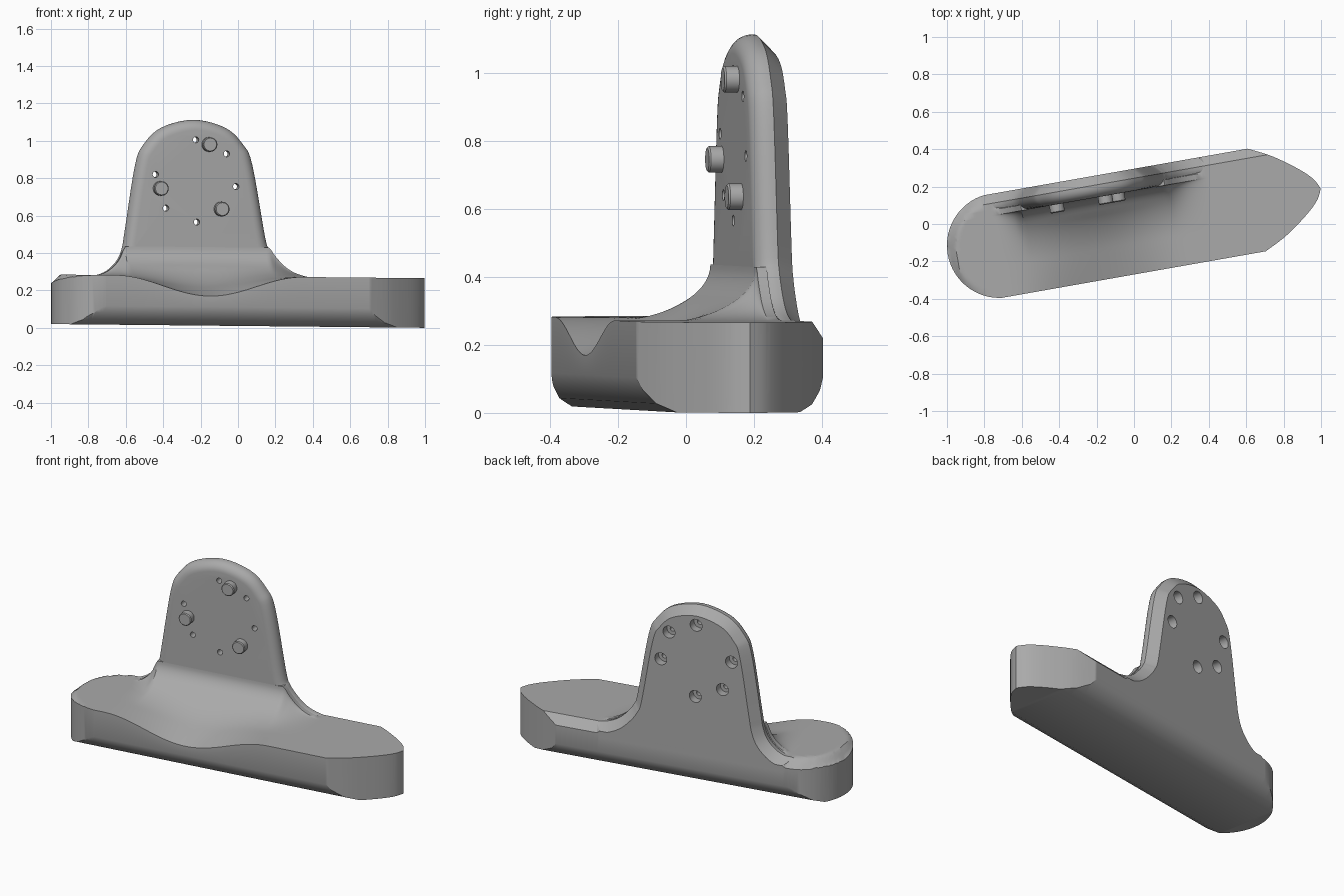
import bpy, bmesh
from math import sin, cos, pi, radians, hypot
from mathutils import Vector, Matrix

old = bpy.data.objects.get("Cube")
if old:
    bpy.data.objects.remove(old, do_unlink=True)

grey = bpy.data.materials.new("plain grey")
grey.use_nodes = True
GREY = (0.4, 0.4, 0.4, 1)
grey.diffuse_color = GREY
grey.node_tree.nodes["Principled BSDF"].inputs["Base Color"].default_value = GREY

FRONT, BACK, FACE = -0.266, 0.291, 0.175   # depth of base front, back and upright face
MID = (FRONT + BACK) / 2
FLAT, CHAMFER = 0.265, 0.05
END_U, END_R = -0.728, 0.281               # round end of the base


def loft(name, rings):
    """Closed solid through equal-length rings of points."""
    bm = bmesh.new()
    rows = [[bm.verts.new(p) for p in ring] for ring in rings]
    for a, b in zip(rows, rows[1:]):
        for i in range(len(a)):
            j = (i + 1) % len(a)
            bm.faces.new((a[i], a[j], b[j], b[i]))
    bm.faces.new(rows[0][::-1])
    bm.faces.new(rows[-1])
    bmesh.ops.recalc_face_normals(bm, faces=bm.faces)
    mesh = bpy.data.meshes.new(name)
    bm.to_mesh(mesh)
    bm.free()
    ob = bpy.data.objects.new(name, mesh)
    bpy.context.collection.objects.link(ob)
    mesh.materials.append(grey)
    return ob


def combine(ob, other, operation):
    mod = ob.modifiers.new(operation, 'BOOLEAN')
    mod.operation, mod.object, mod.solver = operation, other, 'EXACT'
    bpy.context.view_layer.objects.active = ob
    bpy.ops.object.modifier_apply(modifier=mod.name)
    bpy.data.objects.remove(other, do_unlink=True)


def lathe(name, x, z, profile, sides=32):
    """Turned part along the depth axis; profile holds (radius, depth)."""
    u, h = (x + 0.03) / 0.985, z - 0.01 + 0.01 * x
    return loft(name, [[(u + r * cos(2 * pi * i / sides), v, h + r * sin(2 * pi * i / sides))
                        for i in range(sides)] for r, v in profile])


def spline(points, steps=5):
    """Catmull-Rom curve through the points."""
    ps = [Vector(p) for p in points]
    ps = [ps[0]] + ps + [ps[-1]]
    out = []
    for a, b, c, d in zip(ps, ps[1:], ps[2:], ps[3:]):
        for i in range(steps):
            t = i / steps
            out.append(0.5 * (2 * b + (c - a) * t + (2 * a - 5 * b + 4 * c - d) * t * t
                              + (3 * b - a - 3 * c + d) * t ** 3))
    return out + [ps[-1]]


# Silhouette of the upright with its flared feet
outline = [(-0.8, 0.276), (-0.74, 0.287), (-0.69, 0.315), (-0.645, 0.365), (-0.62, 0.43),
           (-0.605, 0.52), (-0.55, 0.87), (-0.505, 0.98), (-0.41, 1.07), (-0.24, 1.112),
           (-0.07, 1.07), (0.025, 0.98), (0.075, 0.87), (0.142, 0.49), (0.165, 0.42),
           (0.2, 0.37), (0.25, 0.32), (0.31, 0.287), (0.39, 0.266)]
sil = spline([((x + 0.041) / 0.985, z - 0.01 + 0.01 * x) for x, z in outline])


def flare(u):
    """Height of the silhouette above the base top, capped for the front fillet."""
    for a, b in zip(sil, sil[1:]):
        if a.x <= u < b.x:
            z = a.y + (b.y - a.y) * (u - a.x) / (b.x - a.x)
            return max(0, min(z, 0.42) - FLAT)
    return 0


# Upright plate: rounded front edge, chamfered back edge
poly = [Vector((sil[0].x, 0.15))] + sil + [Vector((sil[-1].x, 0.15))]


def inset(points, d):
    out = []
    for i, p in enumerate(points):
        a, b = points[i - 1], points[(i + 1) % len(points)]
        t = ((p - a).normalized() + (b - p).normalized()).normalized()
        out.append(p + Vector((t.y, -t.x)) * d)
    return out


R = 0.055
steps = [(FACE + R * (1 - cos(a)), R * (1 - sin(a))) for a in [i * pi / 14 for i in range(8)]]
steps += [(BACK - CHAMFER, 0), (BACK, CHAMFER)]
plate = loft("upright", [[(p.x, v, p.y) for p in inset(poly, d)] for v, d in steps])


# Base body: rounded underside, scooped top that sweeps up to the upright
def top(u, v, rise):
    bump = cos(min(1, abs(u + 0.2) / 0.51) * pi / 2) ** 2
    dip = 0.107 * bump * max(0, (0.1 - v) / 0.366)
    z = FLAT - dip + flare(u) * rise
    if u < END_U:
        edge = END_R - hypot(u - END_U, v - MID)
        k = min(1, max(0, (v - FRONT) / 0.3))
        z -= max(0, CHAMFER * k - max(0, edge))
    return z


under = [(FRONT, 0.1), (-0.252, 0.065), (-0.222, 0.025), (-0.175, 0),
         (0.19, 0), (0.24, 0.022), (0.276, 0.062), (BACK, 0.1)]
SPAN = 0.275
across = [(BACK - CHAMFER, 0), (0.216, 0), (0.205, 1)]
across += [(FACE - SPAN + SPAN * sin(a), 1 - cos(a)) for a in [i * pi / 36 for i in range(18, -1, -1)]]
across += [(FACE - SPAN + (FRONT - FACE + SPAN) * i / 7, 0) for i in range(1, 8)]


def section(u):
    back = top(u, BACK - CHAMFER, 0) - CHAMFER
    return ([(u, v, z) for v, z in under] + [(u, BACK, back)]
            + [(u, v, top(u, v, r)) for v, r in across])


N = 150
body = loft("mounting_bracket", [section(-1.06 + 2.12 * i / N) for i in range(N + 1)])
combine(body, plate, 'UNION')

# Plan shape: round right end, pointed left end
tip = [(0.663, 0.281), (0.773, 0.226), (0.86, 0.168), (0.94, 0.105), (0.99, 0.052), (1.016, 0)]
half = spline(tip, 4)
plan = [(p.x, MID + p.y) for p in half] + [(p.x, MID - p.y) for p in half[-2::-1]]
plan += [(0.6, -0.32), (END_U, -0.32)]
plan += [(END_U - END_R * sin(a), MID - END_R * cos(a)) for a in [i * pi / 32 for i in range(33)]]
plan += [(END_U, 0.34), (0.6, 0.34)]
prism = loft("plan_cutter", [[(u, v, z) for u, v in plan] for z in (-0.2, 1.4)])
combine(body, prism, 'INTERSECT')

# Screw holes with counterbores on the back
for x, z in [(-0.225, 1.005), (-0.06, 0.93), (-0.01, 0.755), (-0.22, 0.565), (-0.385, 0.64), (-0.44, 0.82)]:
    hole = lathe("hole_cutter", x, z, [(0.016, 0.1), (0.016, 0.24), (0.037, 0.24), (0.037, 0.35)], 24)
    combine(body, hole, 'DIFFERENCE')

# Locating pins on the front
parts = [body]
for i, (x, z) in enumerate([(-0.155, 0.98), (-0.415, 0.745), (-0.09, 0.635)]):
    parts.append(lathe(f"locating_pin_{i + 1}", x, z, [(0.034, 0.132), (0.039, 0.137), (0.039, 0.2)]))

# Turn everything to its final heading, with a slight sideways lean
turn = Matrix.Rotation(radians(10), 4, 'Z')
lean = Matrix(((1, 0, 0, 0), (0, 1, 0, 0), (-0.01, 0, 1, 0.01), (0, 0, 0, 1)))
bpy.ops.object.select_all(action='DESELECT')
for ob in parts:
    ob.data.transform(lean @ turn)
    ob.select_set(True)
bpy.context.view_layer.objects.active = body
bpy.ops.object.shade_smooth_by_angle(angle=radians(30))
